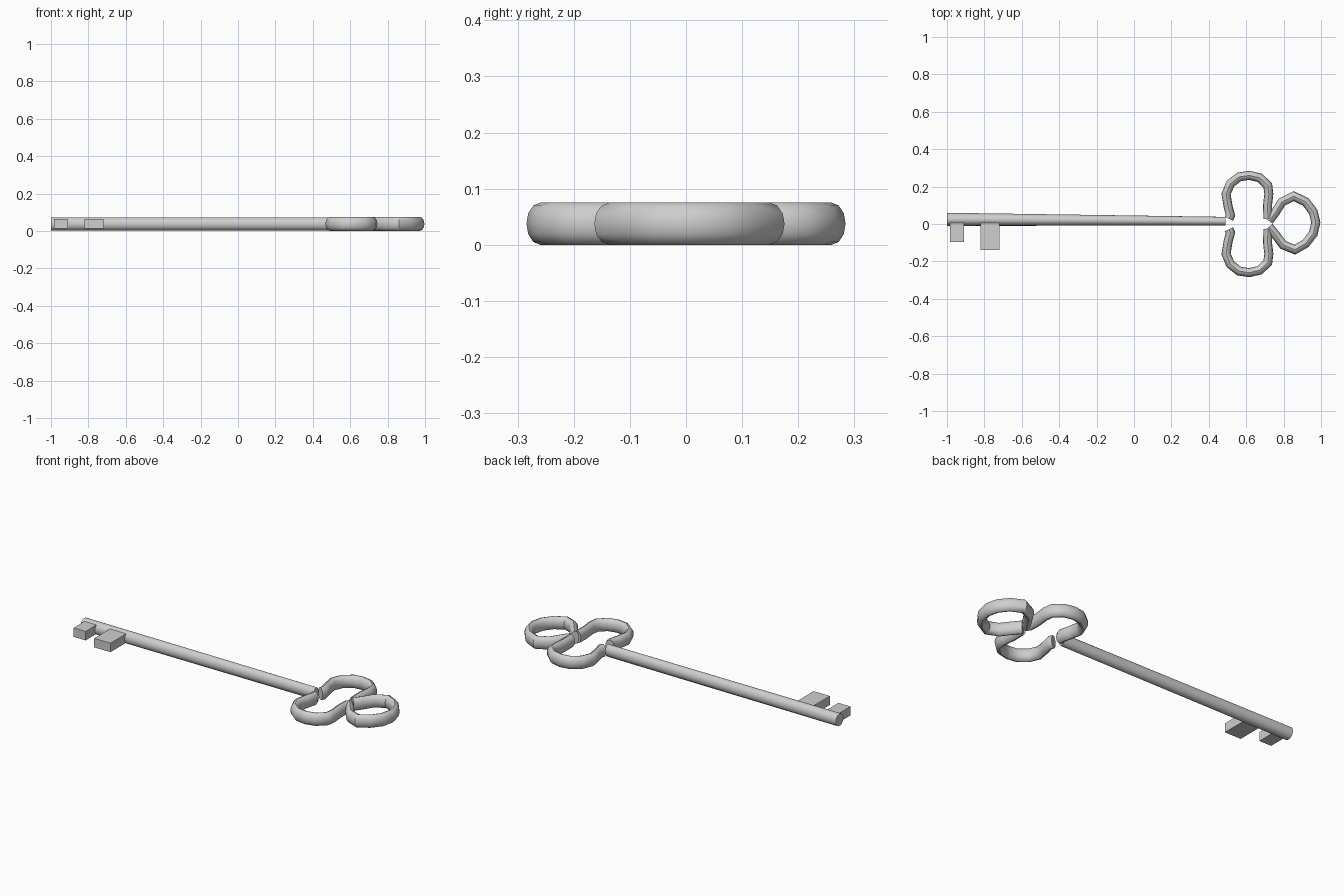
import bpy, bmesh, math
from mathutils import Vector

if "Cube" in bpy.data.objects:
    bpy.data.objects.remove(bpy.data.objects["Cube"])

metal = bpy.data.materials.new("light grey metal")
metal.diffuse_color = (0.62, 0.62, 0.62, 1)
metal.use_nodes = True
metal.node_tree.nodes["Principled BSDF"].inputs["Base Color"].default_value = metal.diffuse_color
ZC = 0.0375


def finish(name, bm, smooth=True):
    bmesh.ops.recalc_face_normals(bm, faces=bm.faces)
    me = bpy.data.meshes.new(name)
    bm.to_mesh(me)
    bm.free()
    me.materials.append(metal)
    ob = bpy.data.objects.new(name, me)
    bpy.context.collection.objects.link(ob)
    if smooth:
        bpy.ops.object.select_all(action='DESELECT')
        bpy.context.view_layer.objects.active = ob
        ob.select_set(True)
        bpy.ops.object.shade_smooth_by_angle(angle=math.radians(40))
    return ob


def sweep(name, path, widths, height, sides=12):
    """Elliptical tube along a flat path, mitred at the corners, capped."""
    pts = [Vector(p) for p in path]
    bm = bmesh.new()
    rings = []
    for i, p in enumerate(pts):
        a = (p - pts[i - 1]).normalized() if i else None
        b = (pts[i + 1] - p).normalized() if i < len(pts) - 1 else None
        t = ((a or b) + (b or a)).normalized()
        n = Vector((-t.y, t.x))
        m = 1 / max(0.7, t.dot(a or b))
        ring = []
        for k in range(sides):
            ang = 2 * math.pi * k / sides
            q = p + n * (widths[i] * m * math.cos(ang))
            ring.append(bm.verts.new((q.x, q.y, ZC + height * math.sin(ang))))
        rings.append(ring)
    for r, s in zip(rings, rings[1:]):
        for k in range(sides):
            j = (k + 1) % sides
            bm.faces.new((r[k], r[j], s[j], s[k]))
    bm.faces.new(rings[0])
    bm.faces.new(rings[-1])
    return finish(name, bm)


def box(name, x0, x1, y0, y1, z0, z1):
    bm = bmesh.new()
    bmesh.ops.create_cube(bm, size=1)
    for v in bm.verts:
        v.co = (x1 if v.co.x > 0 else x0, y1 if v.co.y > 0 else y0,
                z1 if v.co.z > 0 else z0)
    return finish(name, bm, False)


# Tapering shaft
sweep("shaft", [(-1, 0.025), (0.49, 0.015)], [0.035, 0.023], 0.035, 16)

# Two teeth
box("tip_tooth", -0.985, -0.908, -0.095, 0.015, 0.013, 0.065)
box("large_tooth", -0.822, -0.718, -0.14, 0.015, 0.013, 0.065)

# Clover handle: side lobes mirrored, then the end lobe
side = [(0.508, 0.028), (0.516, 0.045), (0.503, 0.095), (0.492, 0.16),
        (0.515, 0.215), (0.562, 0.252), (0.617, 0.26), (0.672, 0.247),
        (0.715, 0.207), (0.721, 0.16), (0.714, 0.10), (0.716, 0.028)]
for name, s in (("upper_lobe", 1), ("lower_lobe", -1)):
    sweep(name, [(x, y * s) for x, y in side], [0.024] * len(side), ZC)

end = [(0.722, 0.016), (0.755, 0.06), (0.79, 0.117), (0.855, 0.149),
       (0.918, 0.118), (0.958, 0.066), (0.972, 0.008), (0.958, -0.052),
       (0.918, -0.104), (0.86, -0.137), (0.798, -0.112), (0.755, -0.055),
       (0.722, -0.015)]
sweep("end_lobe", end, [0.024] * len(end), ZC)
